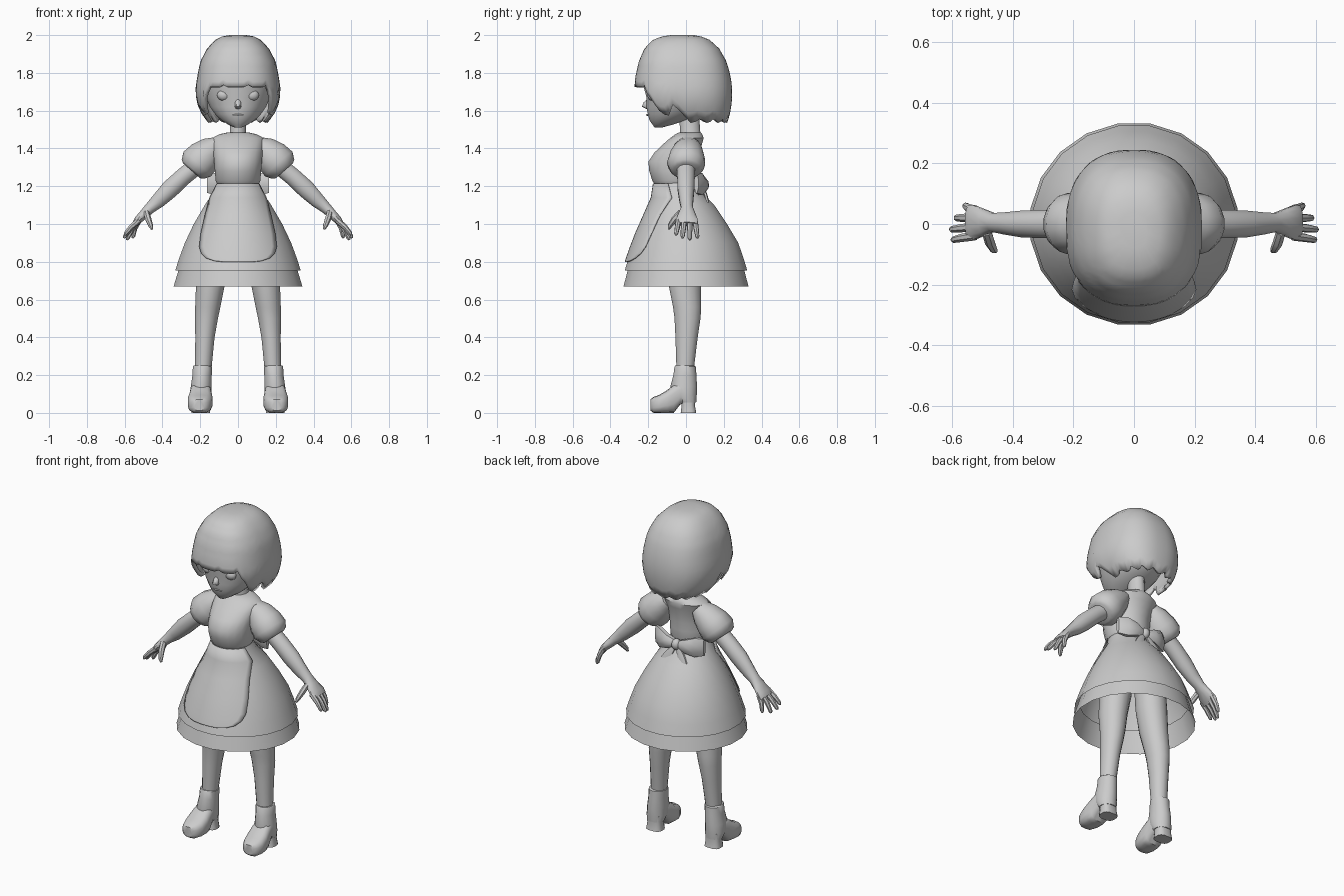
import bpy, bmesh, math
from mathutils import Vector

grey = bpy.data.materials.new("plain_grey")
grey.diffuse_color = (0.6, 0.6, 0.6, 1)
X, Y, Z = Vector((1, 0, 0)), Vector((0, 1, 0)), Vector((0, 0, 1))


def finish(name, bm, angle=40, thick=0):
    bmesh.ops.recalc_face_normals(bm, faces=bm.faces)
    me = bpy.data.meshes.new(name)
    bm.to_mesh(me)
    bm.free()
    me.materials.append(grey)
    me.polygons.foreach_set("use_smooth", [True] * len(me.polygons))
    me.set_sharp_from_angle(angle=math.radians(angle))
    ob = bpy.data.objects.new(name, me)
    bpy.context.collection.objects.link(ob)
    if thick:
        mod = ob.modifiers.new("thickness", "SOLIDIFY")
        mod.thickness, mod.offset = thick, -1
    return ob


def bridge(bm, rows, closed=True):
    for a, b in zip(rows, rows[1:]):
        n = len(a)
        for i in range(n if closed else n - 1):
            j = (i + 1) % n
            bm.faces.new((a[i], a[j], b[j], b[i]))


def loft(name, secs, n=16, power=2.0, axes=None, caps=True, angle=40):
    """Skin oval sections (x, y, z, ru, rv); without axes they follow the path."""
    bm, rows = bmesh.new(), []
    pts = [Vector(s[:3]) for s in secs]
    for k, s in enumerate(secs):
        if axes:
            u, v = axes
        else:
            t = pts[min(k + 1, len(pts) - 1)] - pts[max(k - 1, 0)]
            u = Y.cross(t).normalized()
            v = t.cross(u).normalized()
        row = []
        for i in range(n):
            a = math.tau * (i + 0.5) / n
            c, d = math.cos(a), math.sin(a)
            c = math.copysign(abs(c) ** (2 / power), c)
            d = math.copysign(abs(d) ** (2 / power), d)
            row.append(bm.verts.new(pts[k] + u * c * s[3] + v * d * s[4]))
        rows.append(row)
    bridge(bm, rows)
    if caps:
        bm.faces.new(rows[0])
        bm.faces.new(rows[-1])
    return finish(name, bm, angle)


def stack(name, secs, **kw):
    """Upright loft from (z, centre y, half width, half depth)."""
    return loft(name, [(0, cy, z, rx, ry) for z, cy, rx, ry in secs], axes=(X, Y), **kw)


def ball(name, loc, size, seg=12):
    bm = bmesh.new()
    bmesh.ops.create_uvsphere(bm, u_segments=seg, v_segments=8, radius=1)
    for v in bm.verts:
        v.co = Vector(a * b for a, b in zip(v.co, size)) + Vector(loc)
    return finish(name, bm)


def sample(table, z):
    """Linear lookup in a table sorted by falling first value."""
    for a, b in zip(table, table[1:]):
        if z >= b[0]:
            f = min(1, (a[0] - z) / (a[0] - b[0]))
            return [p + (q - p) * f for p, q in zip(a, b)]
    return list(table[-1])


# Dress: bodice, skirt and underskirt
stack("bodice", [(1.215, -.055, .113, .115), (1.23, -.058, .12, .122), (1.28, -.064, .124, .132),
                 (1.33, -.066, .128, .135), (1.38, -.045, .132, .122), (1.42, -.02, .138, .105),
                 (1.455, .005, .138, .09), (1.475, .015, .1, .072), (1.485, .02, .055, .058)], n=20)
SKIRT = [(1.225, -.055, .11, .11), (1.17, -.04, .13, .125), (1.1, -.02, .178, .172), (1.0, -.01, .237, .23),
         (.9, 0, .285, .28), (.82, 0, .315, .308), (.755, 0, .336, .328)]
stack("skirt", SKIRT, n=20, caps=False)
stack("underskirt", [(.80, 0, .305, .3), (.67, 0, .345, .335)], n=20, caps=False)

# Apron laid over the front of the skirt
APRON = [(1.215, .11), (1.14, .148), (1.05, .172), (.95, .195), (.88, .203),
         (.845, .193), (.82, .168), (.805, .125), (.80, .08)]
bm, rows = bmesh.new(), []
for z, w in APRON:
    _, cy, rx, ry = sample(SKIRT, z)
    edge = math.asin(min(1, w / (rx + .004)))
    rows.append([bm.verts.new(((rx + .008) * math.sin(edge * i / 7),
                               cy - (ry + .01) * math.cos(edge * i / 7), z)) for i in range(-7, 8)])
bridge(bm, rows, False)
finish("apron", bm, thick=.006)

# Bow on the back of the waist
for s, side in ((1, "right"), (-1, "left")):
    loft(side + "_bow_loop", [(s * .01, .085, 1.205, .024, .02), (s * .06, .09, 1.208, .043, .032),
                              (s * .12, .075, 1.212, .062, .03), (s * .163, .055, 1.215, .055, .012)],
         n=8, axes=(Z, Y))
    loft(side + "_bow_tail", [(s * .008, .09, 1.2, .012, .008), (s * .04, .105, 1.15, .028, .01),
                              (s * .06, .115, 1.115, .03, .008)], n=6, axes=(X, Y))
ball("bow_knot", (0, .092, 1.205), (.028, .03, .033), 10)

# Neck and head
stack("neck", [(1.45, .025, .06, .062), (1.49, .022, .043, .055), (1.6, .015, .043, .055)], n=12)
stack("head", [(1.512, -.145, .022, .022), (1.525, -.125, .05, .052), (1.55, -.095, .09, .1),
               (1.58, -.065, .122, .138), (1.62, -.04, .15, .172), (1.67, -.025, .172, .186),
               (1.72, -.02, .183, .205), (1.8, -.02, .185, .205), (1.88, -.02, .16, .175),
               (1.94, -.02, .1, .11)], n=20)
loft("nose", [(0, -.19, 1.665, .012, .012), (0, -.205, 1.645, .016, .02),
              (0, -.212, 1.622, .019, .024), (0, -.2, 1.61, .012, .012)], n=8, axes=(X, Y))
loft("mouth", [(-.03, -.193, 1.578, .004, .006), (0, -.205, 1.578, .006, .006),
               (.03, -.193, 1.578, .004, .006)], n=6, axes=(Z, Y))
for s, side in ((1, "right"), (-1, "left")):
    ball(side + "_eye", (s * .075, -.178, 1.682), (.036, .026, .03))

# Hair shell: (height, half width, front y, back y)
HAIR = [(2.0, .045, -.08, .04), (1.993, .085, -.13, .08), (1.975, .12, -.175, .125), (1.93, .163, -.22, .175),
        (1.86, .2, -.25, .215), (1.78, .216, -.268, .237), (1.7, .227, -.275, .246),
        (1.62, .212, -.25, .24), (1.56, .18, -.2, .228), (1.52, .14, -.15, .212)]
N, STEPS = 64, 14


def hair_hem(i):
    d = abs(i / N * 360 - 180)           # degrees away from the face
    if d < 44:
        return 1.725 + (.012 if i % 5 == 0 else 0)
    if d < 56:
        return 1.70 - (d - 44) * .006
    if d < 74:
        return 1.565 + abs(d - 65) * .004
    if d < 90:
        return 1.66 - (d - 74) * .006
    return 1.535 + (0, .012, .02, .006)[i % 4]


bm, rows = bmesh.new(), []
for k in range(STEPS + 1):
    row = []
    for i in range(N):
        z = 2.0 - (2.0 - hair_hem(i)) * (k / STEPS) ** 1.5
        _, rx, yf, yb = sample(HAIR, z)
        a = math.tau * i / N
        c, d = math.sin(a), math.cos(a)
        c = math.copysign(abs(c) ** .83, c)
        d = math.copysign(abs(d) ** .83, d)
        row.append(bm.verts.new((rx * c, (yf + yb) / 2 + (yb - yf) / 2 * d, z)))
    rows.append(row)
bridge(bm, rows)
bm.faces.new(rows[0])
finish("hair", bm, 50, thick=.02)

for s, side in ((1, "right"), (-1, "left")):
    # Puffed sleeve
    loft(side + "_sleeve", [(s * .1, .01, 1.425, .045, .06), (s * .135, .01, 1.395, .075, .078),
                            (s * .18, .005, 1.355, .094, .095), (s * .215, 0, 1.318, .1, .102),
                            (s * .238, 0, 1.29, .08, .085), (s * .245, 0, 1.282, .062, .068)], n=14)
    # Arm and palm
    loft(side + "_arm", [(s * .21, 0, 1.315, .048, .048), (s * .29, 0, 1.25, .048, .048),
                         (s * .36, 0, 1.185, .05, .046), (s * .42, .002, 1.125, .041, .038),
                         (s * .465, .005, 1.085, .031, .032), (s * .495, .005, 1.055, .026, .045),
                         (s * .53, .005, 1.02, .022, .06), (s * .545, .005, 1.0, .016, .058)], n=12)
    # Fingers and thumb
    for f, (y0, y1, x1, z1) in enumerate([(-.04, -.052, .6, .94), (-.01, -.018, .605, .925),
                                          (.02, .02, .59, .915), (.048, .06, .56, .925)]):
        loft(f"{side}_finger_{f + 1}",
             [(s * .525, y0, 1.02, .016, .015), (s * (.535 + x1) / 2, (y0 + y1) / 2, (1.01 + z1) / 2 + .008, .014, .014),
              (s * (x1 - .005), y1, z1 + .01, .011, .011), (s * x1, y1, z1, .005, .005)], n=7)
    loft(side + "_thumb", [(s * .485, -.025, 1.06, .016, .02), (s * .475, -.06, 1.025, .017, .018),
                           (s * .462, -.085, .99, .013, .013), (s * .455, -.09, .972, .006, .006)], n=7)
    # Leg
    loft(side + "_leg", [(s * .11, 0, 1.0, .085, .09), (s * .13, -.005, .8, .088, .09),
                         (s * .147, -.006, .67, .077, .086), (s * .16, .006, .56, .068, .076),
                         (s * .167, .008, .5, .062, .07), (s * .175, .003, .4, .052, .06),
                         (s * .185, -.005, .22, .044, .046)], axes=(X, Y))
    # Boot: shaft, foot and heel
    loft(side + "_boot_shaft", [(s * .19, -.008, .25, .046, .05), (s * .188, -.004, .245, .052, .058),
                                (s * .19, -.006, .2, .052, .062), (s * .195, -.012, .14, .056, .072),
                                (s * .197, -.008, .09, .058, .066), (s * .197, .01, .055, .05, .045)], axes=(X, Y))
    loft(side + "_boot_foot", [(s * .205, -.188, .042, .028, .03), (s * .204, -.172, .042, .05, .042),
                               (s * .202, -.14, .048, .064, .048), (s * .2, -.1, .06, .066, .06),
                               (s * .198, -.065, .075, .06, .075), (s * .197, -.03, .105, .055, .06),
                               (s * .197, .03, .1, .045, .045)], n=14, power=3, axes=(X, Z))
    loft(side + "_boot_heel", [(s * .197, .012, .09, .048, .04), (s * .197, .012, .04, .045, .036),
                               (s * .197, .013, 0, .05, .042)], n=12, power=3, axes=(X, Y))
